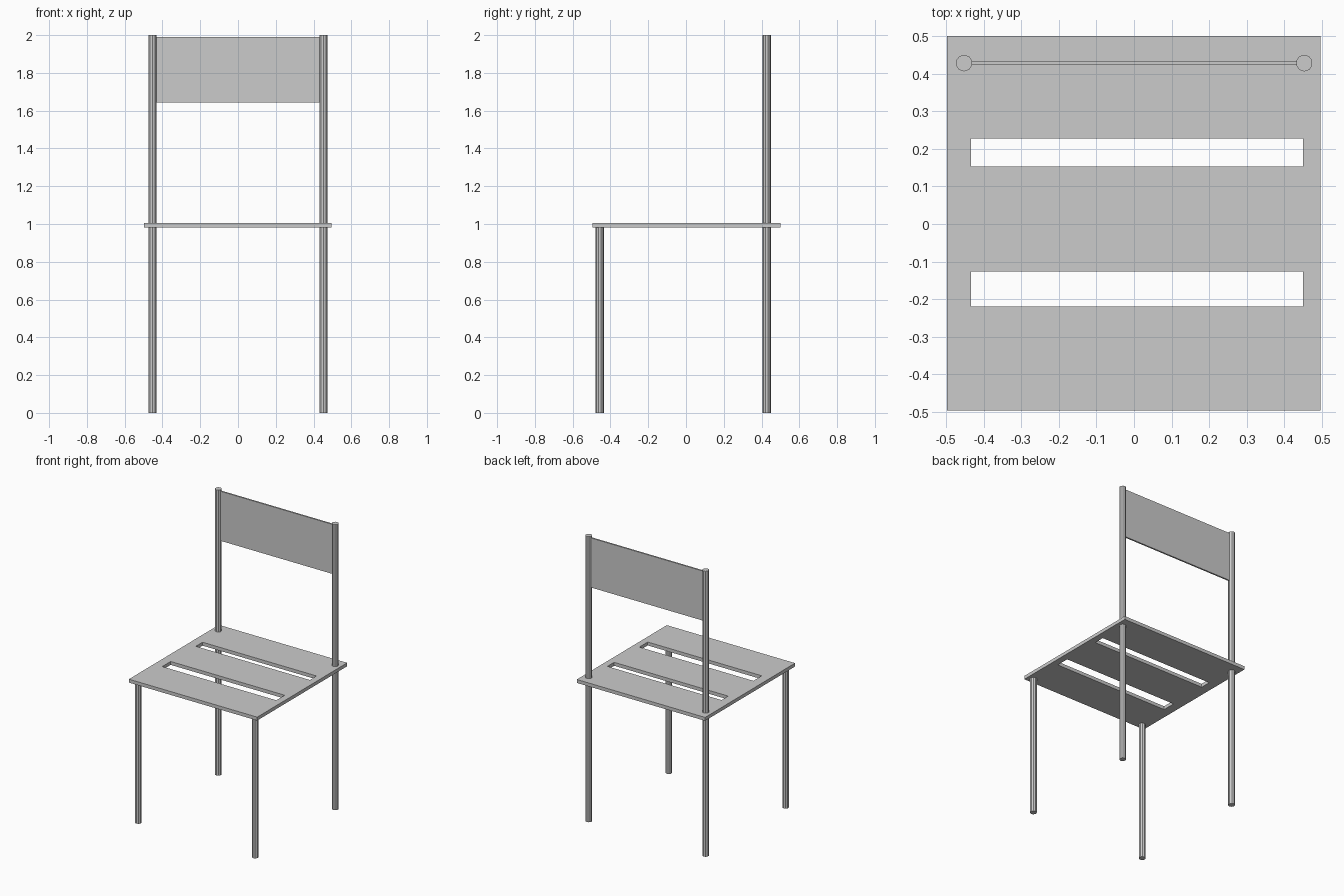
import bpy, bmesh

if "Cube" in bpy.data.objects:
    bpy.data.objects.remove(bpy.data.objects["Cube"])


def finish(name, bm):
    bmesh.ops.recalc_face_normals(bm, faces=bm.faces)
    mesh = bpy.data.meshes.new(name)
    bm.to_mesh(mesh)
    bm.free()
    obj = bpy.data.objects.new(name, mesh)
    bpy.context.collection.objects.link(obj)
    return obj


def box(name, lo, hi):
    bm = bmesh.new()
    bmesh.ops.create_cube(bm, size=1)
    for v in bm.verts:
        v.co = [(a + b) / 2 + c * (b - a) for a, b, c in zip(lo, hi, v.co)]
    return finish(name, bm)


def post(name, x, y, height, radius=0.0222, sides=10):
    bm = bmesh.new()
    bmesh.ops.create_cone(bm, cap_ends=True, segments=sides,
                          radius1=radius, radius2=radius, depth=height)
    bmesh.ops.translate(bm, verts=bm.verts, vec=(x, y, height / 2))
    return finish(name, bm)


# Seat: flat grid with two cells left out as slots, extruded to a slab
xs = [-0.498, -0.434, 0.45, 0.496]
ys = [-0.496, -0.219, -0.126, 0.153, 0.227, 0.5]
bottom, top = 0.982, 1.006
bm = bmesh.new()
grid = [[bm.verts.new((x, y, bottom)) for x in xs] for y in ys]
for j in range(len(ys) - 1):
    for i in range(len(xs) - 1):
        if i == 1 and j in (1, 3):
            continue
        bm.faces.new((grid[j][i], grid[j][i + 1], grid[j + 1][i + 1], grid[j + 1][i]))
ext = bmesh.ops.extrude_face_region(bm, geom=bm.faces[:], use_keep_orig=True)
for v in ext["geom"]:
    if isinstance(v, bmesh.types.BMVert):
        v.co.z = top
finish("seat", bm)

# Legs: short at the front, running up to the backrest at the rear
for side, x in (("left", -0.452), ("right", 0.453)):
    post(f"front_leg_{side}", x, -0.457, bottom + 0.005)
    post(f"back_post_{side}", x, 0.428, 2.0)

# Backrest panel between the rear posts
box("backrest", (-0.437, 0.423, 1.642), (0.437, 0.434, 1.989))
